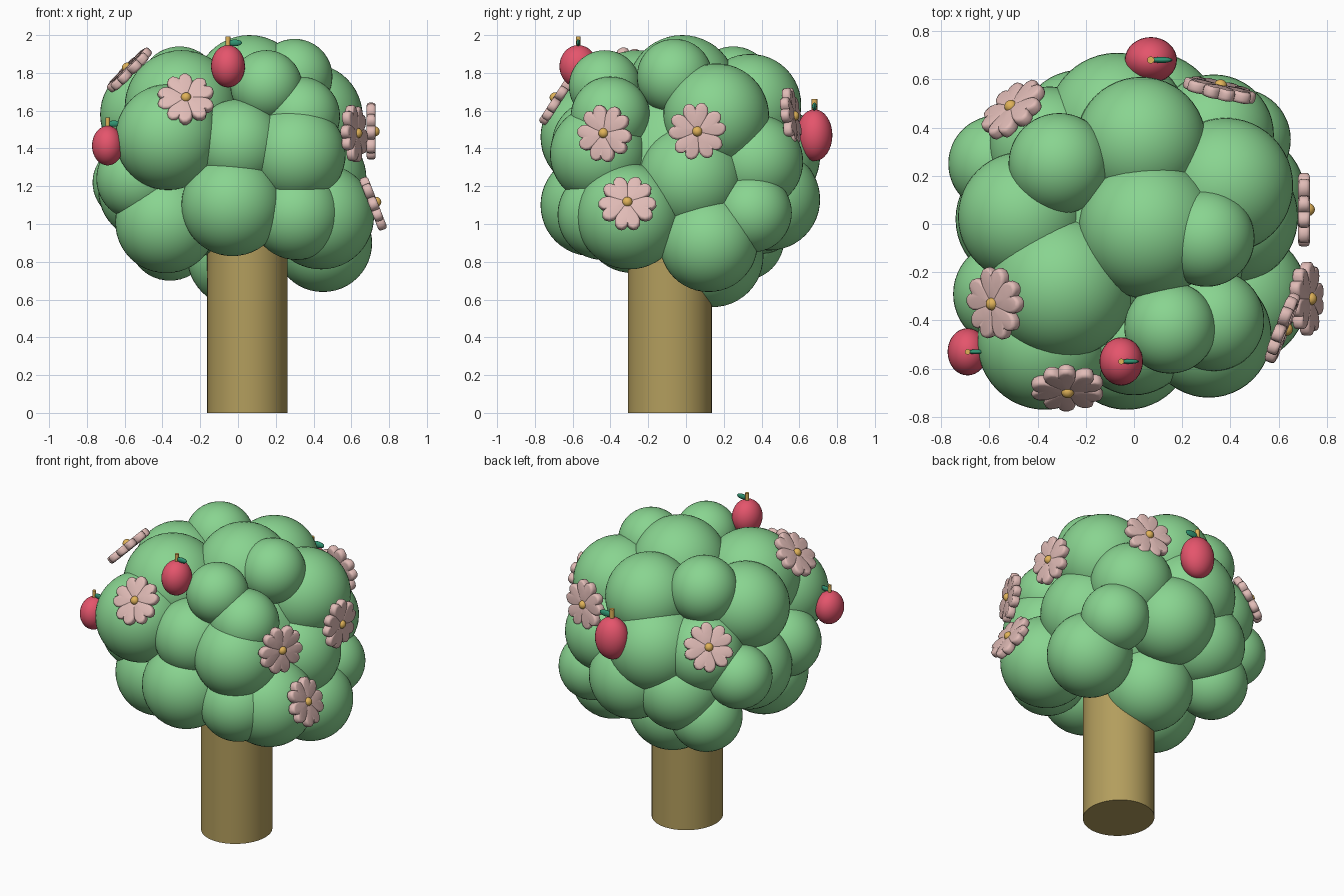
import bpy, bmesh, math
from mathutils import Matrix, Vector

if "Cube" in bpy.data.objects:
    bpy.data.objects.remove(bpy.data.objects["Cube"])


def material(name, rgb):
    m = bpy.data.materials.new(name)
    m.diffuse_color = (*rgb, 1)
    m.use_nodes = True
    m.node_tree.nodes["Principled BSDF"].inputs["Base Color"].default_value = m.diffuse_color
    return m


GREEN = material("foliage_green", (0.25, 0.66, 0.28))
BROWN = material("bark", (0.45, 0.34, 0.11))
RED = material("fruit_red", (0.78, 0.09, 0.15))
PINK = material("petal_pink", (0.75, 0.50, 0.47))
GOLD = material("gold", (0.75, 0.45, 0.10))
TEAL = material("leaf_teal", (0.03, 0.30, 0.17))


def finish(bm, name, mat, angle=40):
    bmesh.ops.recalc_face_normals(bm, faces=bm.faces)
    me = bpy.data.meshes.new(name)
    bm.to_mesh(me)
    bm.free()
    me.materials.append(mat)
    ob = bpy.data.objects.new(name, me)
    bpy.context.collection.objects.link(ob)
    bpy.context.view_layer.objects.active = ob
    ob.select_set(True)
    bpy.ops.object.shade_smooth_by_angle(angle=math.radians(angle))
    ob.select_set(False)
    return ob


def add_ball(bm, c, r, seg=40):
    r = r if isinstance(r, tuple) else (r, r, r)
    bmesh.ops.create_uvsphere(bm, u_segments=seg, v_segments=seg // 2, radius=1,
                              matrix=Matrix.Translation(c) @ Matrix.Diagonal((*r, 1)))


def add_rod(bm, c, rx, ry, h, seg):
    bmesh.ops.create_cone(bm, cap_ends=True, segments=seg, radius1=1, radius2=1, depth=h,
                          matrix=Matrix.Translation(c) @ Matrix.Diagonal((rx, ry, 1, 1)))


# trunk
bm = bmesh.new()
add_rod(bm, (0.05, -0.085, 0.5), 0.213, 0.222, 1.0, 48)
finish(bm, "trunk", BROWN)

# crown: overlapping puffs (x, y, z, radius)
PUFFS = [
    (0, 0, 1.3, 0.50),
    # top
    (0.06, -0.02, 1.71, 0.29), (-0.30, -0.26, 1.62, 0.30), (0.15, -0.43, 1.73, 0.19),
    (0.33, -0.40, 1.57, 0.21), (0.30, -0.06, 1.78, 0.20), (0.38, 0.16, 1.57, 0.28),
    (0.03, 0.34, 1.63, 0.27), (-0.31, 0.25, 1.73, 0.21), (-0.46, 0.03, 1.58, 0.27),
    # front
    (-0.37, -0.49, 1.46, 0.28), (0.0, -0.47, 1.42, 0.24), (-0.03, -0.50, 1.10, 0.27),
    (0.31, -0.46, 1.37, 0.26), (0.31, -0.44, 1.05, 0.24), (-0.38, -0.28, 1.01, 0.27),
    # left
    (-0.53, -0.29, 1.24, 0.22), (-0.47, 0.02, 1.18, 0.27), (-0.57, 0.25, 1.22, 0.20),
    (-0.36, 0.30, 0.92, 0.22),
    # right
    (0.44, -0.30, 1.04, 0.28), (0.45, 0.12, 0.90, 0.26), (0.40, 0.03, 1.24, 0.28),
    (0.44, 0.35, 1.06, 0.21),
    # back and underside
    (-0.35, 0.32, 1.36, 0.25), (-0.07, 0.42, 1.36, 0.29), (0.33, 0.37, 1.33, 0.25),
    (0.08, 0.44, 1.13, 0.27), (-0.22, 0.38, 1.10, 0.26), (0.0, 0.14, 0.83, 0.27),
]
bm = bmesh.new()
for x, y, z, r in PUFFS:
    add_ball(bm, (x, y, z), r, 48)
finish(bm, "crown", GREEN)


# fruits with stem and leaf
def fruit(i, c, rx, ry, rz):
    c = Vector(c)
    bm = bmesh.new()
    add_ball(bm, c, (rx, ry, rz), 32)
    finish(bm, f"fruit_{i}", RED)
    k = rz / 0.11
    bm = bmesh.new()
    add_rod(bm, c + Vector((0, 0, rz + 0.01 * k)), 0.012 * k, 0.012 * k, 0.07 * k, 12)
    finish(bm, f"fruit_stem_{i}", GOLD)
    bm = bmesh.new()
    add_ball(bm, c + Vector((0.035 * k, 0, rz + 0.012 * k)), (0.038 * k, 0.01 * k, 0.017 * k), 16)
    finish(bm, f"fruit_leaf_{i}", TEAL)


fruit(1, (-0.053, -0.57, 1.835), 0.09, 0.1, 0.112)
fruit(2, (-0.69, -0.53, 1.415), 0.083, 0.098, 0.105)
fruit(3, (0.07, 0.68, 1.47), 0.108, 0.095, 0.137)

# heart-shaped petal: half outline (across, along), mirrored
HALF = [(0, 0.126), (0.012, 0.142), (0.032, 0.15), (0.052, 0.143), (0.066, 0.122),
        (0.067, 0.098), (0.055, 0.068), (0.036, 0.038), (0.016, 0.008)]
OUTLINE = HALF + [(-x, y) for x, y in reversed(HALF[1:])]


def flower(i, c, n, spin):
    frame = Matrix.Translation(c) @ Vector(n).normalized().to_track_quat('Z', 'Y').to_matrix().to_4x4()
    bm = bmesh.new()
    for p in range(5):
        rot = frame @ Matrix.Rotation(math.radians(spin + 72 * p), 4, 'Z')
        # rounded slab from stacked outlines: (scale, height)
        rings = []
        for s, h in ((0.8, -0.024), (0.95, -0.02), (1, -0.01), (1, 0.01), (0.95, 0.02), (0.8, 0.024)):
            rings.append([bm.verts.new(rot @ Vector((x * s, 0.08 + (y - 0.08) * s, h)))
                          for x, y in OUTLINE])
        m = len(OUTLINE)
        for a, b in zip(rings, rings[1:]):
            for k in range(m):
                bm.faces.new((a[k], a[(k + 1) % m], b[(k + 1) % m], b[k]))
        # caps with a slightly dished middle
        for ring, dip in ((rings[0], 0), (rings[-1], -0.008)):
            mid = bm.verts.new(rot @ Vector((0, 0.08, (0.024 if dip else -0.024) + dip)))
            for k in range(m):
                bm.faces.new((ring[k], ring[(k + 1) % m], mid))
    finish(bm, f"flower_{i}", PINK, 50)
    bm = bmesh.new()
    add_ball(bm, frame @ Vector((0, 0, 0.018)), 0.027, 20)
    finish(bm, f"flower_centre_{i}", GOLD)


FLOWERS = [
    ((-0.275, -0.68, 1.66), (0, -0.84, 0.54), 18),
    ((-0.575, -0.33, 1.815), (-0.7, -0.08, 0.7), 10),
    ((0.615, -0.43, 1.48), (0.93, -0.36, 0.05), 30),
    ((0.705, 0.06, 1.49), (1, 0, 0), 5),
    ((0.715, -0.31, 1.11), (0.93, 0, 0.36), 36),
    ((0.355, 0.555, 1.57), (0.22, 0.97, 0.12), 0),
    ((-0.50, 0.475, 1.48), (-0.57, 0.65, 0.45), 20),
]
for i, (c, n, s) in enumerate(FLOWERS, 1):
    flower(i, c, n, s)
